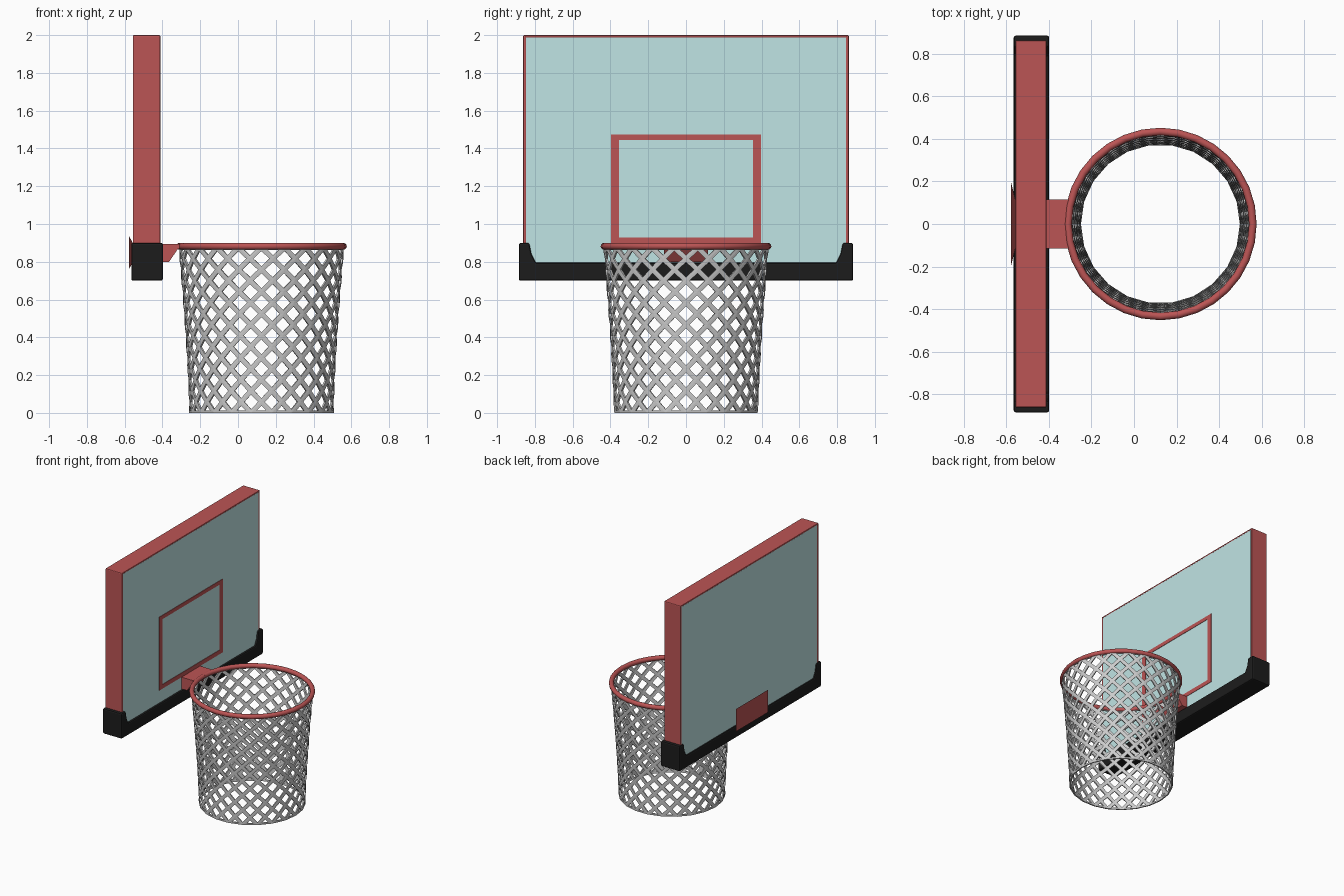
import bpy, bmesh, math

if "Cube" in bpy.data.objects:
    bpy.data.objects.remove(bpy.data.objects["Cube"])

def material(name, rgb):
    m = bpy.data.materials.new(name)
    m.diffuse_color = (*rgb, 1)
    m.use_nodes = True
    m.node_tree.nodes["Principled BSDF"].inputs["Base Color"].default_value = m.diffuse_color
    return m

RED = material("red_paint", (0.50, 0.09, 0.09))
BLACK = material("black_padding", (0.012, 0.012, 0.012))
GLASS = material("teal_glass", (0.53, 0.78, 0.78))

def finish(name, bm, mat=None, bevel=0.0):
    bmesh.ops.recalc_face_normals(bm, faces=bm.faces[:])
    me = bpy.data.meshes.new(name)
    bm.to_mesh(me)
    bm.free()
    ob = bpy.data.objects.new(name, me)
    bpy.context.collection.objects.link(ob)
    if mat:
        me.materials.append(mat)
    if bevel:
        b = ob.modifiers.new("bevel", "BEVEL")
        b.width, b.segments, b.limit_method = bevel, 2, "ANGLE"
    return ob

def smooth(ob, angle=35):
    bpy.ops.object.select_all(action="DESELECT")
    ob.select_set(True)
    bpy.context.view_layer.objects.active = ob
    bpy.ops.object.shade_smooth_by_angle(angle=math.radians(angle))

def prism(name, pts, mat, bevel=0.0):
    """Close a bottom loop and a top loop of 3D points into a solid."""
    bm = bmesh.new()
    loops = [[bm.verts.new(p) for p in loop] for loop in pts]
    n = len(loops[0])
    for loop in loops:
        bm.faces.new(loop)
    for i in range(n):
        j = (i + 1) % n
        bm.faces.new((loops[0][i], loops[0][j], loops[1][j], loops[1][i]))
    return finish(name, bm, mat, bevel)

def rect(y, z0, z1):
    return [(-y, z0), (y, z0), (y, z1), (-y, z1)]

def at_x(profile, x):
    return [(x, y, z) for y, z in profile]

def ring(name, outer, inner, x0, x1, mat, bevel=0.0):
    """Rectangular frame facing along x."""
    bm = bmesh.new()
    L = [[bm.verts.new(p) for p in at_x(pr, x)]
         for pr, x in ((outer, x0), (outer, x1), (inner, x1), (inner, x0))]
    for k in range(4):
        a, b = L[k], L[(k + 1) % 4]
        for i in range(4):
            j = (i + 1) % 4
            bm.faces.new((a[i], a[j], b[j], b[i]))
    return finish(name, bm, mat, bevel)

# Backboard: red surround, glass, target square
ring("board_frame", rect(0.862, 0.73, 2.0), rect(0.845, 0.75, 1.987),
     -0.557, -0.411, RED, 0.007)
prism("board_glass", [at_x(rect(0.846, 0.74, 1.988), x) for x in (-0.555, -0.413)], GLASS)
ring("target_square", rect(0.396, 0.895, 1.475), rect(0.356, 0.928, 1.445),
     -0.416, -0.410, RED)

# Black padding along the bottom with raised corners
half = [(0.885, 0.70), (0.885, 0.90), (0.83, 0.90), (0.818, 0.84), (0.795, 0.795)]
pad = half + [(-y, z) for y, z in reversed(half)]
prism("bottom_padding", [at_x(pad, x) for x in (-0.565, -0.398)], BLACK, 0.010)

# Bracket between board and rim, and the flared plate behind
side = [(-0.42, 0.80), (-0.365, 0.80), (-0.318, 0.868), (-0.295, 0.872),
        (-0.295, 0.893), (-0.42, 0.893)]
prism("rim_bracket", [[(x, y, z) for x, z in side] for y in (-0.116, 0.116)], RED)
prism("back_plate", [at_x(rect(0.20, 0.76, 0.938), -0.578),
                     at_x(rect(0.10, 0.805, 0.893), -0.553)], RED)

# Rim
CX = 0.124
bpy.ops.mesh.primitive_torus_add(location=(CX, 0, 0.882), major_radius=0.434,
                                 minor_radius=0.018, major_segments=32, minor_segments=12)
rim = bpy.context.object
rim.name = "rim"
rim.data.materials.append(RED)
smooth(rim)

# Net: diamond lattice on a tapering tube, each cell inset and opened
N, ROWS, TOP = 22, 15, 0.875

def net_radius(z):
    return 0.378 + 0.056 * (z / TOP) ** 1.4

bm = bmesh.new()
grid = []
for k in range(ROWS + 1):
    z = TOP * k / ROWS
    r = net_radius(z)
    grid.append([])
    for j in range(N):
        a = 2 * math.pi * (j + 0.5 * (k % 2)) / N
        grid[k].append(bm.verts.new((CX + r * math.cos(a), r * math.sin(a), z)))
for k in range(ROWS + 1):
    for j in range(N):
        l, r = grid[k][j], grid[k][(j + 1) % N]
        m = (j + k % 2) % N if k % 2 else j
        mid = (lambda row: grid[row][m])
        cell = [l]
        if k > 0:
            cell.append(mid(k - 1))
        cell.append(r)
        if k < ROWS:
            cell.append(mid(k + 1))
        bm.faces.new(cell)
bm.normal_update()
cells = bm.faces[:]
bmesh.ops.inset_individual(bm, faces=cells, thickness=0.013, use_even_offset=True)
bmesh.ops.delete(bm, geom=cells, context="FACES")
net = finish("net", bm)
s = net.modifiers.new("thickness", "SOLIDIFY")
s.thickness, s.offset = 0.010, 0
